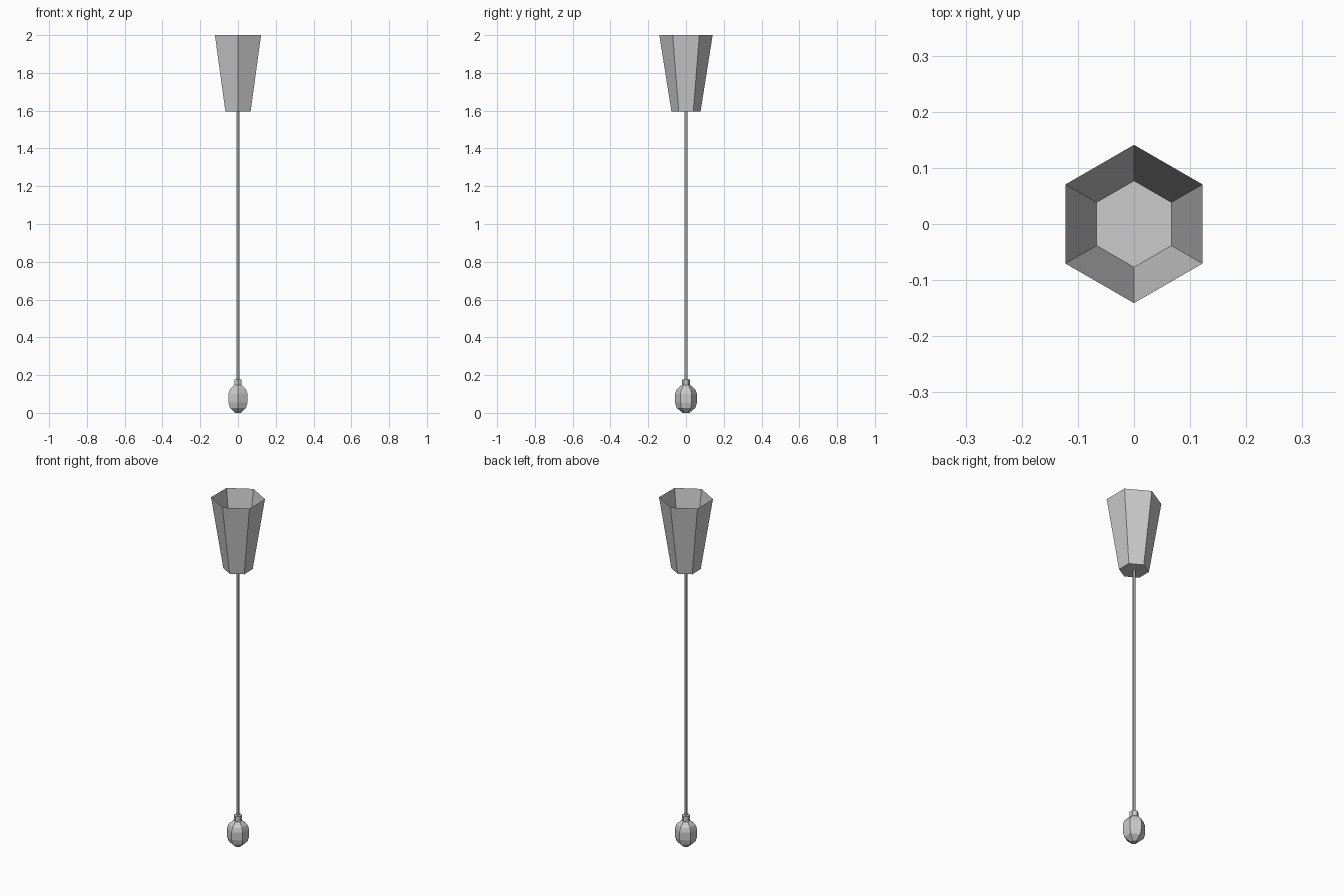
import bpy, bmesh, math

if "Cube" in bpy.data.objects:
    bpy.data.objects.remove(bpy.data.objects["Cube"])

SIDES = 6


def lathe(name, profile, cap_start=False, cap_end=False):
    """Six-sided revolve of (radius, z) points, with corners on the y axis."""
    bm = bmesh.new()
    rings = []
    for r, z in profile:
        ring = []
        for i in range(SIDES):
            a = math.pi / 2 + 2 * math.pi * i / SIDES
            ring.append(bm.verts.new((r * math.cos(a), r * math.sin(a), z)))
        rings.append(ring)
    for lo, hi in zip(rings, rings[1:]):
        for i in range(SIDES):
            j = (i + 1) % SIDES
            bm.faces.new((lo[i], lo[j], hi[j], hi[i]))
    if cap_start:
        bm.faces.new(rings[0][::-1])
    if cap_end:
        bm.faces.new(rings[-1])
    mesh = bpy.data.meshes.new(name)
    bm.to_mesh(mesh)
    bm.free()
    obj = bpy.data.objects.new(name, mesh)
    bpy.context.collection.objects.link(obj)
    return obj


# Tapered ceiling cup, open at the top
lathe("ceiling_cup", [(0.077, 1.595), (0.141, 2.0)], cap_start=True)

# Thin hanging cord
lathe("cord", [(0.008, 0.175), (0.008, 1.597)], cap_start=True, cap_end=True)

# Faceted bulb with its narrow socket neck
lathe("bulb", [(0.018, 0.0), (0.05, 0.027), (0.058, 0.055), (0.058, 0.10),
               (0.05, 0.123), (0.024, 0.147)], cap_start=True, cap_end=True)
lathe("socket", [(0.022, 0.14), (0.022, 0.178)], cap_start=True, cap_end=True)
